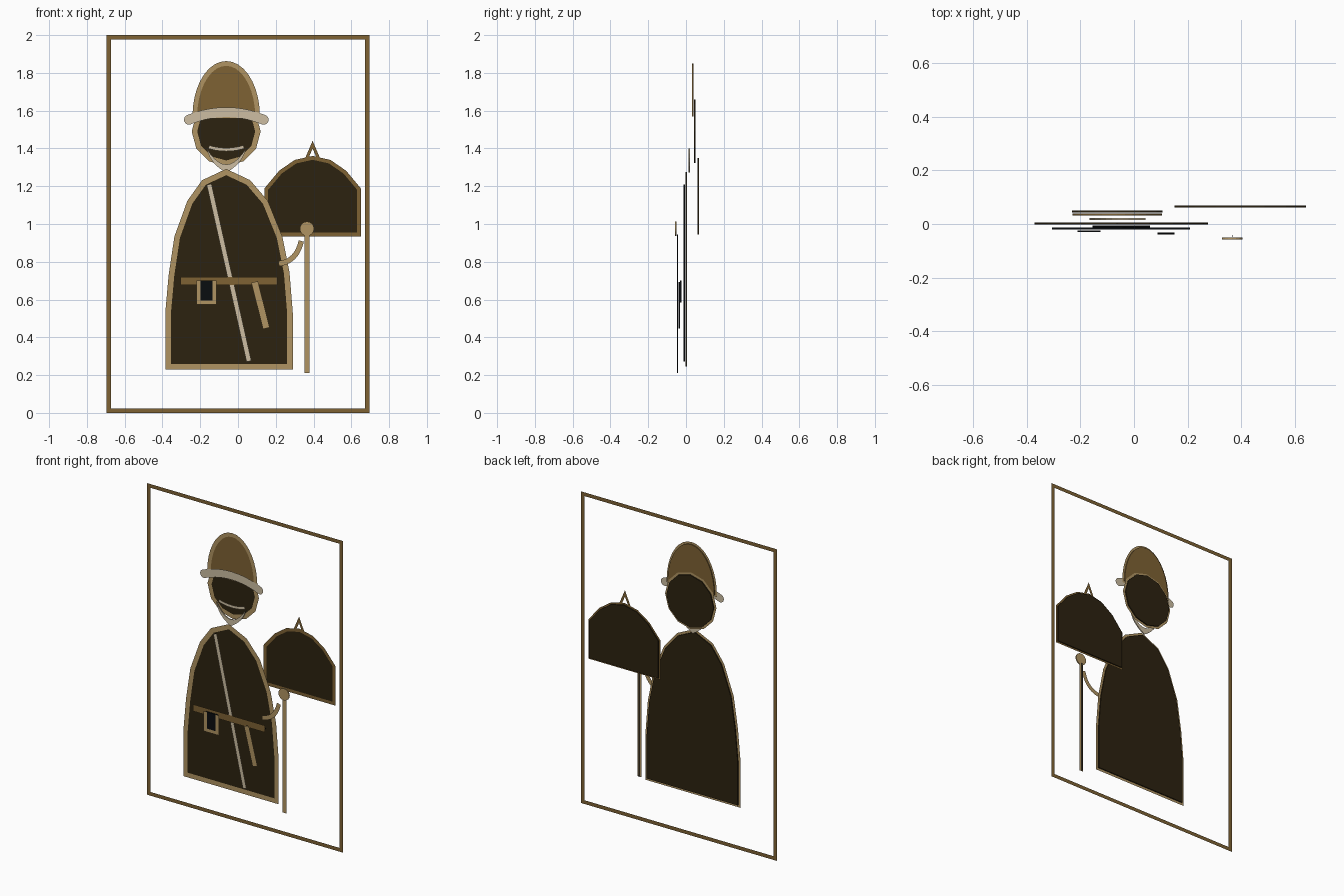
import bpy
import bmesh
from math import cos, sin, pi
from mathutils import Vector

cube = bpy.data.objects.get("Cube")
if cube:
    bpy.data.objects.remove(cube, do_unlink=True)


def material(name, rgb):
    m = bpy.data.materials.new(name)
    m.use_nodes = True
    m.diffuse_color = (*rgb, 1)
    m.node_tree.nodes["Principled BSDF"].inputs["Base Color"].default_value = (*rgb, 1)
    return m


DARK = material("dark brown", (0.025, 0.016, 0.005))
TAN = material("tan", (0.434, 0.296, 0.122))
BROWN = material("brown", (0.209, 0.122, 0.034))
BEIGE = material("beige", (0.61, 0.515, 0.36))
BLACK = material("black", (0.003, 0.004, 0.005))
CX = -0.0625   # centre line of the figure


def finish(name, bm, mat):
    mesh = bpy.data.meshes.new(name)
    bm.to_mesh(mesh)
    bm.free()
    mesh.materials.append(mat)
    obj = bpy.data.objects.new(name, mesh)
    bpy.context.collection.objects.link(obj)


def plate(name, pts, y, mat, half=0.0035):
    """Filled outline in the xz plane, given a small thickness."""
    bm = bmesh.new()
    front = [bm.verts.new((x, y - half, z)) for x, z in pts]
    back = [bm.verts.new((x, y + half, z)) for x, z in pts]
    bm.faces.new(front)
    bm.faces.new(back[::-1])
    n = len(pts)
    for i in range(n):
        j = (i + 1) % n
        bm.faces.new((front[i], back[i], back[j], front[j]))
    bmesh.ops.recalc_face_normals(bm, faces=bm.faces)
    finish(name, bm, mat)


def ribbon(name, pts, width, y, mat, closed=False, round_caps=False):
    """Flat mitred band following a path in the xz plane."""
    bm = bmesh.new()
    p = [Vector(q) for q in pts]
    n = len(p)
    sides = []
    for i in range(n):
        before = p[i] - p[i - 1] if closed or i > 0 else p[1] - p[0]
        after = p[(i + 1) % n] - p[i] if closed or i < n - 1 else before
        a, b = before.normalized(), after.normalized()
        na, nb = Vector((-a.y, a.x)), Vector((-b.y, b.x))
        mitre = (na + nb).normalized()
        off = mitre * (width / 2 / max(mitre.dot(na), 0.3))
        sides.append([bm.verts.new((q.x, y, q.y)) for q in (p[i] - off, p[i] + off)])
    for i in range(n if closed else n - 1):
        (r0, l0), (r1, l1) = sides[i], sides[(i + 1) % n]
        bm.faces.new((r0, r1, l1, l0))
    if round_caps:
        for end, nxt in ((p[0], p[1]), (p[-1], p[-2])):
            d = (end - nxt).normalized() * width / 2
            s = Vector((-d.y, d.x))
            arc = [end + d * sin(pi * k / 8) - s * cos(pi * k / 8) for k in range(9)]
            bm.faces.new([bm.verts.new((q.x, y, q.y)) for q in arc])
    finish(name, bm, mat)


def outlined(name, pts, y, fill, edge, width):
    plate(name, pts, y, fill)
    ribbon(name + "_border", pts, width, y - 0.005, edge, closed=True)


def bar(name, a, b, width, y, mat):
    """Straight band with a thin dark core behind it."""
    ribbon(name, [a, b], width, y - 0.005, mat)
    d = (Vector(b) - Vector(a)).normalized() * 0.001
    s = Vector((-d.y, d.x))
    core = [Vector(a) - s, Vector(b) - s, Vector(b) + s, Vector(a) + s]
    plate(name + "_core", core, y, BLACK)


def bend(a, c, b, steps=10):
    a, c, b = Vector(a), Vector(c), Vector(b)
    ts = [i / steps for i in range(steps + 1)]
    return [a * (1 - t) ** 2 + c * 2 * t * (1 - t) + b * t * t for t in ts]


def arc(x, z, rx, rz, steps, sweep):
    count = steps if sweep == 2 * pi else steps + 1
    return [(x + rx * cos(sweep * i / steps), z + rz * sin(sweep * i / steps))
            for i in range(count)]


# Surrounding frame
ribbon("frame", [(-0.684, 0.012), (0.684, 0.012), (0.684, 1.988), (-0.684, 1.988)],
       0.024, 0.07, BROWN, closed=True)

# Domed panel and its hanger
outlined("panel", [(0.15, 0.945), (0.64, 0.945), (0.64, 1.185), (0.565, 1.275),
                   (0.485, 1.33), (0.395, 1.35), (0.305, 1.33), (0.225, 1.275),
                   (0.15, 1.185)], 0.065, DARK, BROWN, 0.02)
ribbon("panel_hanger", [(0.363, 1.345), (0.395, 1.42), (0.427, 1.345)], 0.016, 0.055, BROWN)

# Head, hat and brim
outlined("head", arc(CX, 1.49, 0.168, 0.168, 12, 2 * pi), 0.046, DARK, TAN, 0.028)
outlined("hat", arc(CX, 1.57, 0.166, 0.28, 18, pi), 0.036, BROWN, TAN, 0.025)
ribbon("hat_brim", bend((-0.26, 1.552), (CX, 1.632), (0.136, 1.552)),
       0.052, 0.024, BEIGE, round_caps=True)
ribbon("mouth", bend((-0.155, 1.408), (CX, 1.38), (0.031, 1.408)), 0.018, 0.026, BEIGE)

# Crescent beard under the chin
plate("beard", bend((-0.165, 1.40), (-0.15, 1.32), (CX, 1.272), 6)
      + bend((CX, 1.272), (0.025, 1.32), (0.042, 1.40), 6)[1:]
      + bend((0.042, 1.40), (CX, 1.23), (-0.165, 1.40))[1:-1], 0.018, BEIGE)

# Cloaked body
outlined("body", [(-0.37, 0.245), (0.275, 0.245), (0.275, 0.53), (0.258, 0.74),
                  (0.22, 0.93), (0.145, 1.115), (0.055, 1.22), (CX, 1.275),
                  (-0.18, 1.22), (-0.255, 1.115), (-0.322, 0.93), (-0.352, 0.73),
                  (-0.37, 0.53)], 0.002, DARK, TAN, 0.03)

# Strap, belt, pouch and dagger
bar("shoulder_strap", (-0.153, 1.21), (0.058, 0.273), 0.026, -0.01, BEIGE)
bar("belt", (-0.305, 0.698), (0.208, 0.698), 0.044, -0.017, BROWN)
plate("pouch", [(-0.21, 0.585), (-0.125, 0.585), (-0.125, 0.702), (-0.21, 0.702)],
      -0.027, BLACK)
ribbon("pouch_border", [(-0.21, 0.702), (-0.21, 0.585), (-0.125, 0.585), (-0.125, 0.702)],
       0.022, -0.032, TAN)
bar("dagger", (0.088, 0.693), (0.15, 0.448), 0.036, -0.036, TAN)

# Staff, hand and arm
bar("staff", (0.365, 0.212), (0.365, 0.945), 0.027, -0.045, TAN)
plate("hand", arc(0.365, 0.975, 0.038, 0.038, 16, 2 * pi), -0.054, TAN)
ribbon("arm", bend((0.215, 0.79), (0.31, 0.80), (0.335, 0.91)), 0.028, -0.064, TAN)
